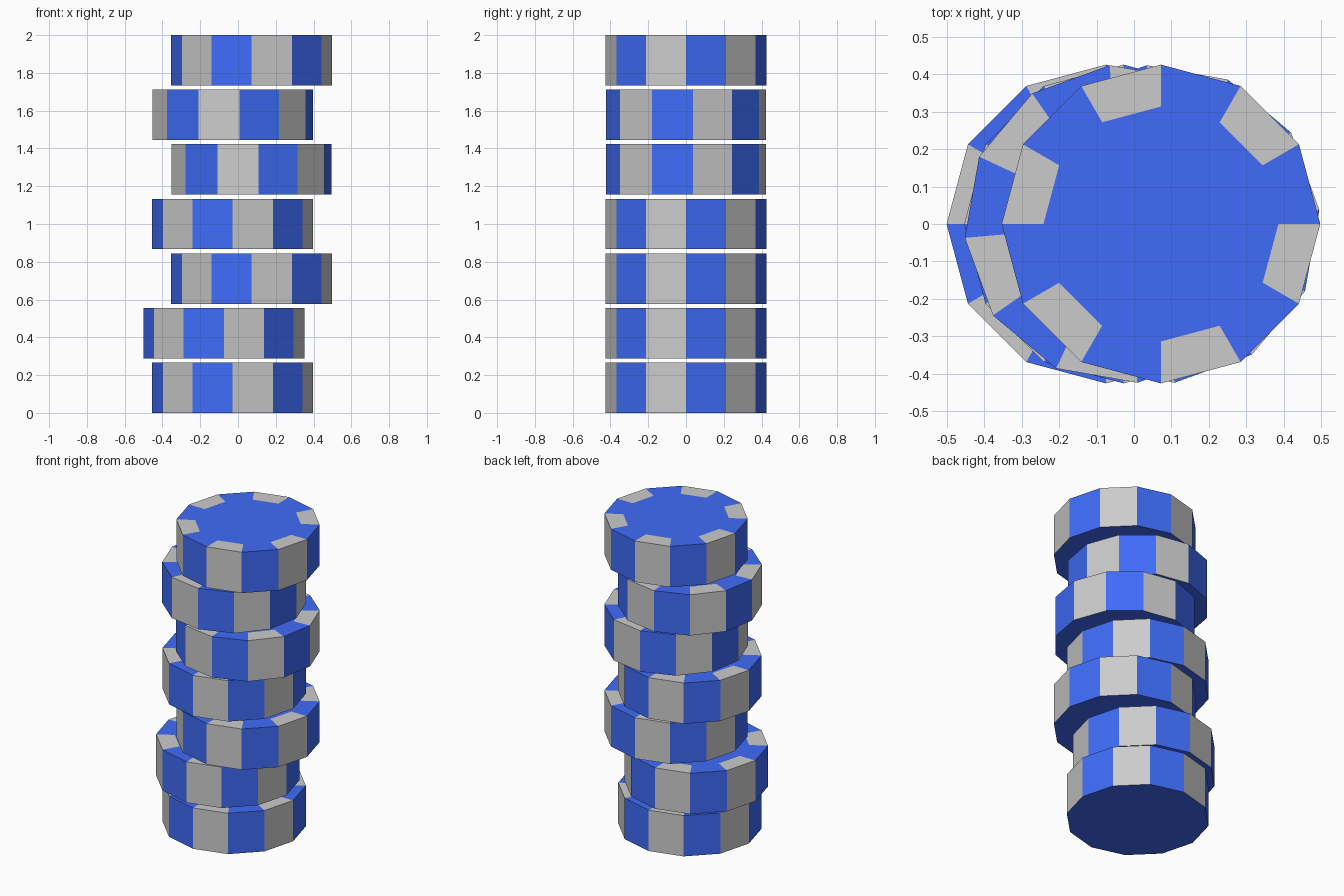
import bpy, bmesh
from math import radians, cos, sin

if "Cube" in bpy.data.objects:
    bpy.data.objects.remove(bpy.data.objects["Cube"])

SIDES, RADIUS, INNER = 12, 0.426, 0.314
THICK, STEP = 0.267, 1.733 / 6

blue = bpy.data.materials.new("chip_blue")
blue.diffuse_color = (0.05, 0.15, 0.95, 1)
blue.use_nodes = True
blue.node_tree.nodes["Principled BSDF"].inputs["Base Color"].default_value = blue.diffuse_color
grey = bpy.data.materials.new("inlay_grey")
grey.diffuse_color = (0.75, 0.75, 0.75, 1)
grey.use_nodes = True
grey.node_tree.nodes["Principled BSDF"].inputs["Base Color"].default_value = grey.diffuse_color


def ring(bm, r, z):
    return [bm.verts.new((r * cos(radians(30 * i)), r * sin(radians(30 * i)), z))
            for i in range(SIDES)]


def chip(name, x, z, turn):
    bm = bmesh.new()
    low, high = ring(bm, RADIUS, 0), ring(bm, RADIUS, THICK)
    inner = ring(bm, INNER, THICK)
    # underside and centre of the top
    bm.faces.new(low[::-1])
    bm.faces.new(inner)
    # rim wall and top border, every second segment a grey inlay
    for i in range(SIDES):
        j = (i + 1) % SIDES
        for quad in ((low[i], low[j], high[j], high[i]),
                     (high[i], high[j], inner[j], inner[i])):
            bm.faces.new(quad).material_index = i % 2
    mesh = bpy.data.meshes.new(name)
    bm.to_mesh(mesh)
    bm.free()
    mesh.materials.append(blue)
    mesh.materials.append(grey)
    obj = bpy.data.objects.new(name, mesh)
    obj.location = (x, 0, z)
    obj.rotation_euler.z = radians(turn)
    bpy.context.collection.objects.link(obj)


# stack of chips, bottom to top: sideways shift and turn
stack = [(-0.028, 0), (-0.075, 0), (0.072, 0), (-0.028, 0),
         (0.071, 35), (-0.028, 35), (0.072, 0)]
for n, (x, turn) in enumerate(stack):
    chip(f"chip_{n + 1}", x, n * STEP, turn)
